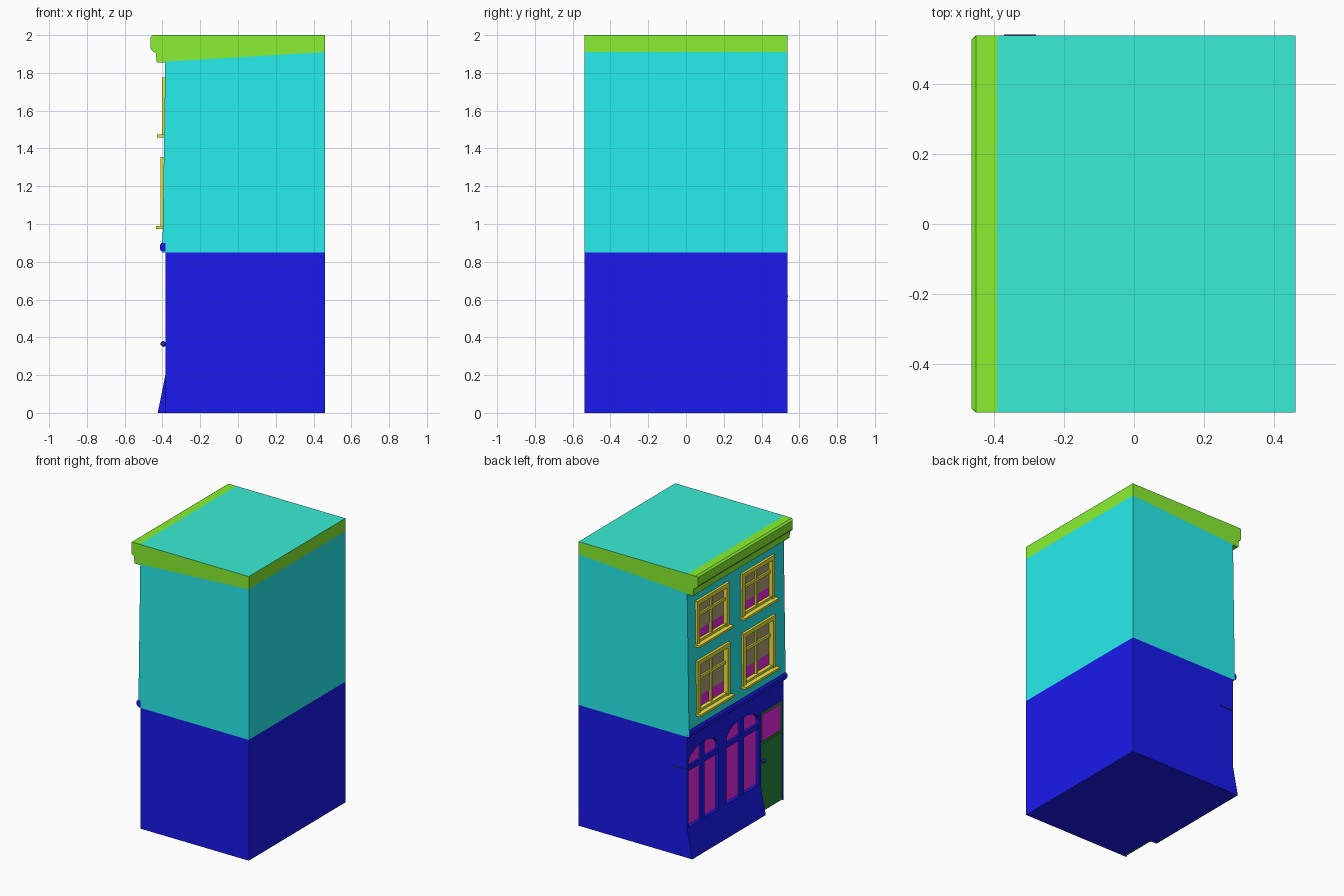
import bpy, bmesh, math
from mathutils import Vector

if "Cube" in bpy.data.objects:
    bpy.data.objects.remove(bpy.data.objects["Cube"])


def mat(name, r, g, b):
    m = bpy.data.materials.new(name)
    m.diffuse_color = (r, g, b, 1)
    m.use_nodes = True
    m.node_tree.nodes["Principled BSDF"].inputs["Base Color"].default_value = m.diffuse_color
    return m


BLUE = mat("shop_blue", .01, .01, .85)
CYAN = mat("wall_cyan", .02, .85, .85)
GREEN = mat("cornice_green", .25, .87, .03)
MINT = mat("roof_mint", .04, .85, .66)
YELLOW = mat("frame_yellow", .85, .8, .05)
GLASS = mat("glass_magenta", .85, .02, .8)
BLIND = mat("blind_brown", .45, .37, .2)
DOOR = mat("door_green", .02, .25, .05)
NAVY = mat("metal_navy", .02, .02, .3)


def prism(name, pts, axis, a, b, material=None):
    """Extrude an outline: axis 'y' takes (x, z) points, axis 'x' takes (y, z)."""
    bm = bmesh.new()
    place = (lambda p, t: (p[0], t, p[1])) if axis == 'y' else (lambda p, t: (t, p[0], p[1]))
    face = bm.faces.new([bm.verts.new(place(p, a)) for p in pts])
    ext = bmesh.ops.extrude_face_region(bm, geom=[face])
    move = Vector((0, b - a, 0)) if axis == 'y' else Vector((b - a, 0, 0))
    bmesh.ops.translate(bm, vec=move,
                        verts=[v for v in ext["geom"] if isinstance(v, bmesh.types.BMVert)])
    bmesh.ops.recalc_face_normals(bm, faces=bm.faces)
    me = bpy.data.meshes.new(name)
    bm.to_mesh(me)
    bm.free()
    ob = bpy.data.objects.new(name, me)
    bpy.context.collection.objects.link(ob)
    if material:
        me.materials.append(material)
    return ob


def box(name, x0, x1, y0, y1, z0, z1, material=None):
    return prism(name, [(x0, z0), (x1, z0), (x1, z1), (x0, z1)], 'y', y0, y1, material)


def carve(target, cutters):
    bpy.context.view_layer.objects.active = target
    for c in cutters:
        c.hide_render = True
        mod = target.modifiers.new("cut", 'BOOLEAN')
        mod.operation, mod.solver, mod.object = 'DIFFERENCE', 'EXACT', c
        bpy.ops.object.modifier_apply(modifier=mod.name)
        bpy.data.objects.remove(c)


def arch(y0, y1, z0, spring, rise, n=10):
    c, r = (y0 + y1) / 2, (y1 - y0) / 2
    curve = [(c + r * math.cos(math.pi * i / n), spring + rise * math.sin(math.pi * i / n))
             for i in range(n + 1)]
    return [(y0, z0), (y1, z0)] + curve


W = .537          # half width of the terrace front
FRONT, BACK = -.385, .46

# Ground floor with arched shop windows and doorway
shop = box("ground_floor", FRONT, BACK, -W, W, 0, .85, BLUE)
shop_windows = [(.19, .52), (-.26, .10)]
cuts = [prism("cutter", arch(y0, y1, .21, .665, .085), 'x', -.5, -.36) for y0, y1 in shop_windows]
cuts.append(box("cutter", -.5, -.37, -.529, -.285, -.1, .705))
carve(shop, cuts)
prism("plinth", [(-.425, 0), (FRONT, 0), (FRONT, .2)], 'y', -.28, W, BLUE)
for y0, y1 in shop_windows:
    c = (y0 + y1) / 2
    prism("shop_glass", arch(y0, y1, .21, .665, .085), 'x', -.362, -.358, GLASS)
    box("shop_mullion", -.38, -.358, c - .02, c + .02, .21, .748, BLUE)
    box("shop_transom", -.378, -.358, y0, y1, .60, .635, BLUE)

# Moulding above the shop
prism("shop_moulding", [(-.385, .855), (-.405, .855), (-.414, .868), (-.414, .888),
                        (-.405, .9), (-.385, .9)], 'y', -W, W, BLUE)

# Door
box("door", -.376, -.365, -.529, -.285, 0, .705, DOOR)
box("door_glass", -.379, -.37, -.505, -.305, .50, .68, GLASS)
box("door_rail", -.381, -.37, -.529, -.285, .475, .492, DOOR)
bpy.ops.mesh.primitive_uv_sphere_add(segments=12, ring_count=8, radius=.015,
                                     location=(-.395, -.3, .365))
knob = bpy.context.object
knob.name = "door_knob"
knob.data.materials.append(NAVY)
bpy.ops.object.shade_smooth()
box("side_bar", -.37, -.28, W, W + .003, .614, .622, NAVY)

# Upper floors, front leaning back slightly
upper = prism("upper_wall", [(-.40, .85), (BACK, .85), (BACK, 1.91), (-.385, 1.86)],
              'y', -W, W, CYAN)
HALF = .18
sashes = [(c, z0, z1) for c in (.27, -.235) for z0, z1 in ((.985, 1.355), (1.47, 1.775))]
carve(upper, [box("cutter", -.5, -.37, c - HALF + .01, c + HALF - .01, z0, z1 - .01)
              for c, z0, z1 in sashes])

# Sash windows
for c, z0, z1 in sashes:
    xw = -.40 + .015 * ((z0 + z1) / 2 - .85)
    xo, y0, y1, t = xw - .015, c - HALF, c + HALF, .03
    h = z1 - z0
    box("window_glass", -.375, -.368, y0 + .01, y1 - .01, z0, z1 - .01, GLASS)
    box("window_blind", -.378, -.37, y0 + .01, y1 - .01, z0 + .27 * h, z1 - .01, BLIND)
    for s in (-1, 1):
        e = c + s * (HALF - t / 2)
        box("window_side", xo, -.37, e - t / 2, e + t / 2, z0, z1, YELLOW)
    box("window_head", xo, -.37, y0 + t, y1 - t, z1 - t, z1, YELLOW)
    box("window_foot", xo + .008, -.37, y0 + t, y1 - t, z0, z0 + .02, YELLOW)
    box("window_sill", xw - .04, -.38, y0 - .01, y1 + .01, z0 - .012, z0 + .004, YELLOW)
    box("window_mullion", -.39, -.37, c - .01, c + .01, z0, z1 - t, YELLOW)
    box("window_bar", -.39, -.37, y0 + t, y1 - t, z0 + .6 * h, z0 + .6 * h + .02, YELLOW)

# Cornice and parapet, with clipped corners at the front
cornice = prism("cornice", [(BACK, 1.91), (BACK, 1.999), (-.39, 1.999), (-.39, 2), (-.45, 2),
                            (-.463, 1.99), (-.463, 1.93), (-.452, 1.915), (-.435, 1.905),
                            (-.43, 1.855), (-.385, 1.855)], 'y', -W, W, GREEN)
for v in cornice.data.vertices:
    if v.co.x < -.455:
        v.co.y = math.copysign(.525, v.co.y)

# Flat roof
box("roof", -.39, BACK, -W, W, 1.998, 2, MINT)
